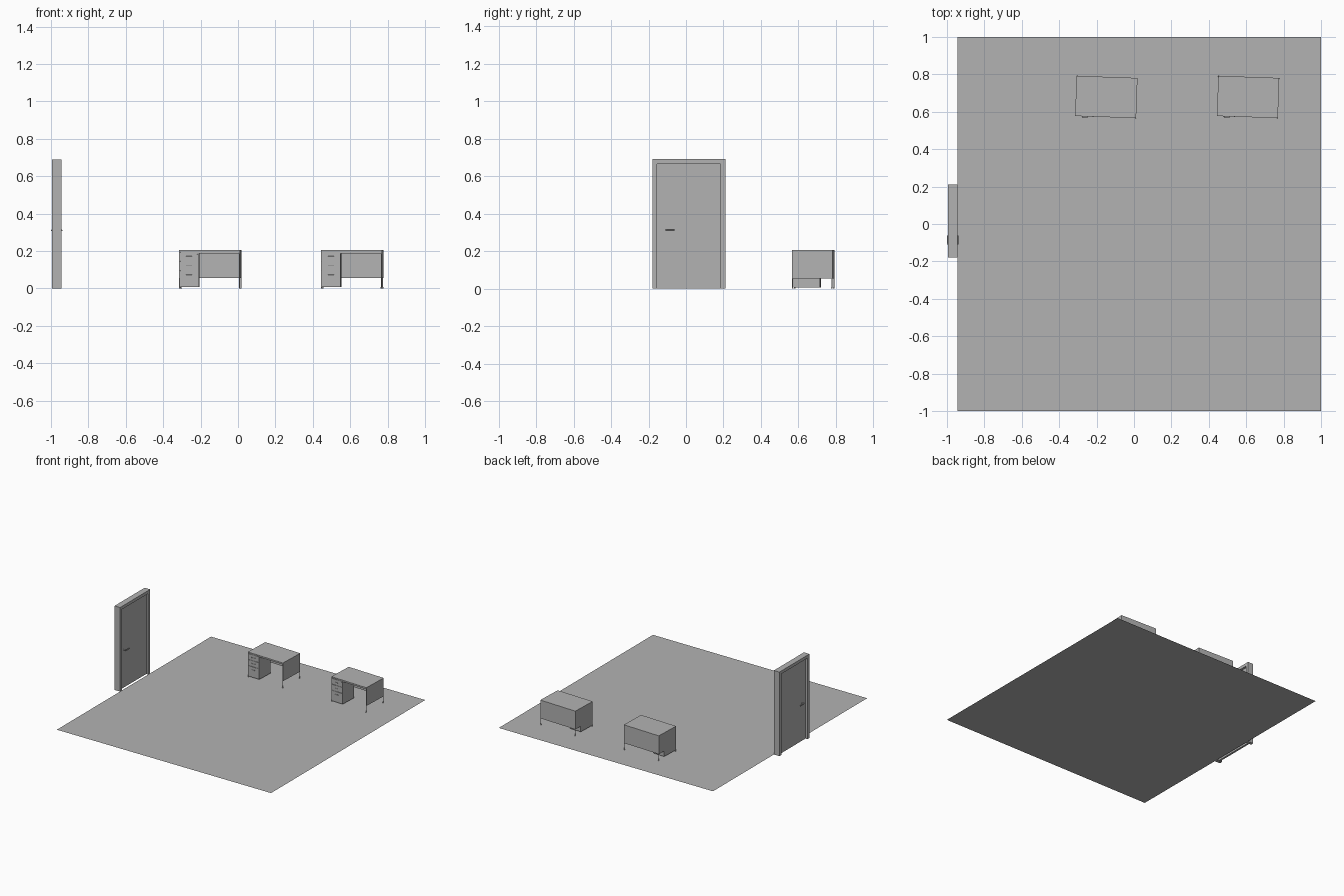
import bpy, bmesh, math
from mathutils import Matrix, Vector

if "Cube" in bpy.data.objects:
    bpy.data.objects.remove(bpy.data.objects["Cube"])

grey = bpy.data.materials.new("plain grey")
grey.diffuse_color = (0.45, 0.45, 0.45, 1)
grey.use_nodes = True
grey.node_tree.nodes["Principled BSDF"].inputs["Base Color"].default_value = grey.diffuse_color


def finish(name, bm, matrix=Matrix()):
    mesh = bpy.data.meshes.new(name)
    bm.to_mesh(mesh)
    bm.free()
    mesh.materials.append(grey)
    ob = bpy.data.objects.new(name, mesh)
    bpy.context.collection.objects.link(ob)
    ob.matrix_world = matrix
    return ob


def box(name, lo, hi, matrix=Matrix()):
    lo, hi = Vector(lo), Vector(hi)
    bm = bmesh.new()
    bmesh.ops.create_cube(bm, size=1, matrix=Matrix.Translation((lo + hi) / 2)
                          @ Matrix.Diagonal((*(hi - lo), 1)))
    return finish(name, bm, matrix)


def rod(name, a, b, r, matrix=Matrix(), sides=12, r2=None):
    a, b = Vector(a), Vector(b)
    rot = (b - a).to_track_quat('Z', 'Y').to_matrix().to_4x4()
    bm = bmesh.new()
    bmesh.ops.create_cone(bm, cap_ends=True, segments=sides, radius1=r,
                          radius2=r if r2 is None else r2, depth=(b - a).length,
                          matrix=Matrix.Translation((a + b) / 2) @ rot)
    for f in bm.faces:
        f.smooth = len(f.verts) == 4
    return finish(name, bm, matrix)


# Floor sheet
bm = bmesh.new()
bm.faces.new([bm.verts.new(p) for p in
              ((-0.945, -1, 0), (1, -1, 0), (1, 1, 0), (-0.945, 1, 0))])
finish("floor", bm)

# Door frame: an arch profile pushed through the wall thickness
bm = bmesh.new()
arch = [(-0.18, 0), (-0.18, 0.69), (0.21, 0.69), (0.21, 0),
        (0.185, 0), (0.185, 0.665), (-0.155, 0.665), (-0.155, 0)]
face = bm.faces.new([bm.verts.new((-0.995, y, z)) for y, z in arch])
ext = bmesh.ops.extrude_face_region(bm, geom=[face])
bmesh.ops.translate(bm, vec=(0.05, 0, 0),
                    verts=[v for v in ext["geom"] if isinstance(v, bmesh.types.BMVert)])
bmesh.ops.recalc_face_normals(bm, faces=bm.faces)
finish("door_frame", bm)
box("door_leaf", (-0.978, -0.155, 0.001), (-0.962, 0.185, 0.665))

# Lever handles on both sides of the leaf
for s, side in ((1, "inner"), (-1, "outer")):
    x0, x1 = -0.97 + s * 0.008, -0.97 + s * 0.027
    rod(side + "_handle_rose", (x0, -0.106, 0.31), (x0 + s * 0.004, -0.106, 0.31), 0.007)
    rod(side + "_handle_neck", (x0, -0.106, 0.31), (x1, -0.106, 0.31), 0.004)
    rod(side + "_handle_lever", (x1, -0.110, 0.31), (x1, -0.062, 0.31), 0.004)

# Desks, each turned slightly
W, D, H = 0.163, 0.1075, 0.205
for n, cx in enumerate((-0.148, 0.61), 1):
    m = Matrix.Translation((cx, 0.679, 0)) @ Matrix.Rotation(math.radians(-2), 4, 'Z')

    def part(name, lo, hi):
        return box(f"desk_{n}_{name}", lo, hi, m)

    part("top", (-W, -D, 0.196), (W, D, H))
    part("front_rail", (-0.06, -D + 0.008, 0.188), (W - 0.004, -D + 0.012, 0.196))
    part("back_panel", (-W, D - 0.004, 0.055), (W, D, 0.196))
    for s, side in ((-1, "left"), (1, "right")):
        x0, x1 = sorted((s * W, s * (W - 0.004)))
        part(side + "_panel", (x0, -D, 0.055), (x1, D, 0.196))
        # Thin corner legs with small feet
        for t, end in ((-1, "front"), (1, "back")):
            x, y = s * (W - 0.003), t * (D - 0.003)
            rod(f"desk_{n}_{end}_{side}_leg", (x, y, 0.006), (x, y, 0.196), 0.0028, m)
            rod(f"desk_{n}_{end}_{side}_foot", (x, y, 0), (x, y, 0.007), 0.004, m,
                r2=0.003)

    # Drawer pedestal with three drawer fronts, handles and a lock
    part("pedestal", (-W + 0.004, -D + 0.004, 0.007), (-0.058, 0.035, 0.196))
    levels = (0.007, 0.095, 0.145, 0.194)
    for i in range(3):
        z0, z1 = levels[i] + 0.001, levels[i + 1] - 0.001
        part(f"drawer_{i + 1}", (-W + 0.004, -D, z0), (-0.058, -D + 0.004, z1))
        zc = z1 - 0.022
        rod(f"desk_{n}_handle_{i + 1}", (-0.126, -D - 0.004, zc),
            (-0.094, -D - 0.004, zc), 0.0015, m, 8)
        for x in (-0.125, -0.095):
            rod(f"desk_{n}_handle_post_{i + 1}", (x, -D, zc), (x, -D - 0.004, zc),
                0.0015, m, 8)
    rod(f"desk_{n}_lock", (-0.068, -D, 0.185), (-0.068, -D - 0.001, 0.185), 0.003, m)
